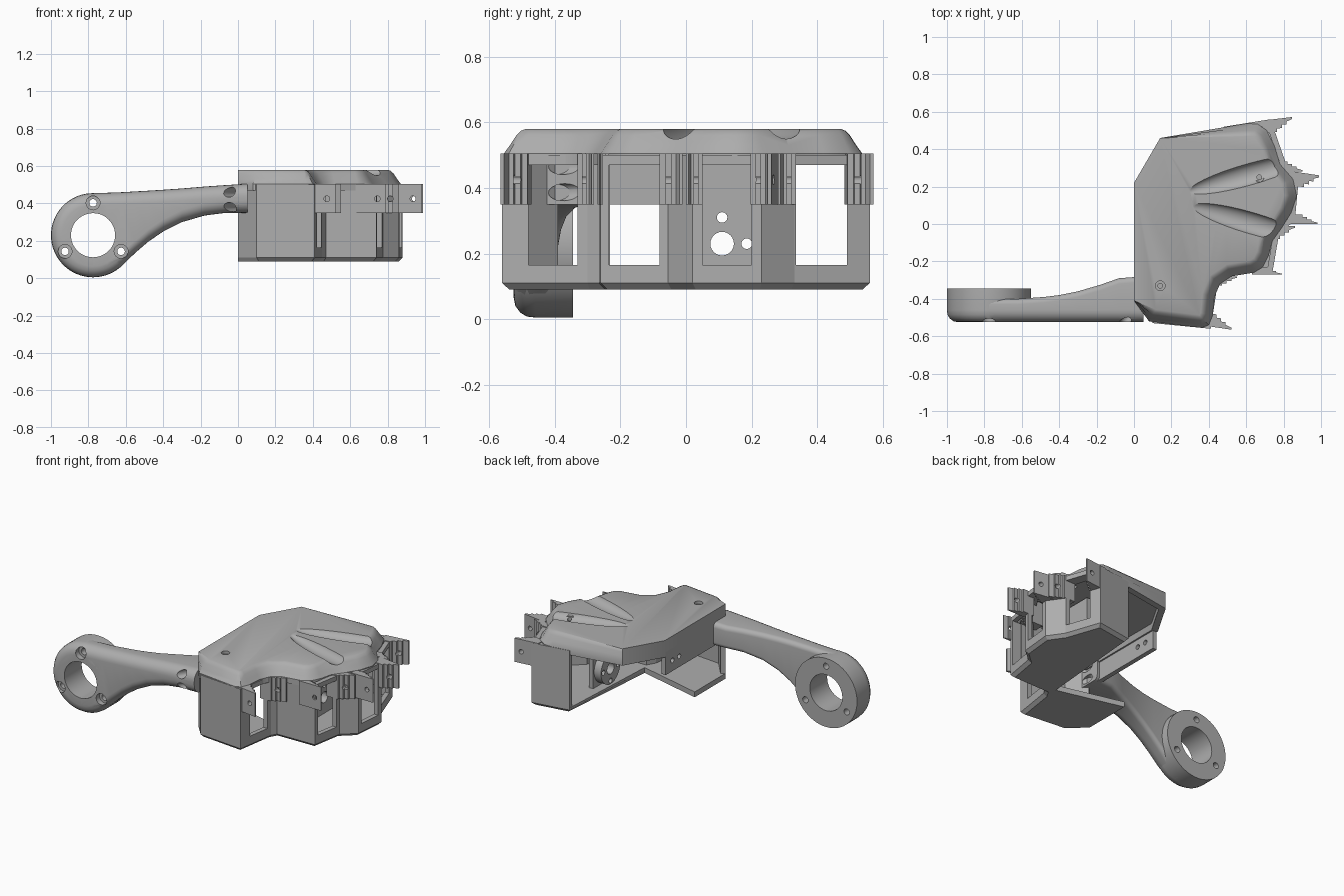
import bpy, bmesh, math
from mathutils import Vector, Matrix

if "Cube" in bpy.data.objects:
    bpy.data.objects.remove(bpy.data.objects["Cube"])

grey = bpy.data.materials.new("plain grey")
grey.diffuse_color = (0.42, 0.42, 0.42, 1)
grey.use_nodes = True
grey.node_tree.nodes["Principled BSDF"].inputs["Base Color"].default_value = grey.diffuse_color


def loft(name, rings):
    """Closed solid skinned through rings of equal point count."""
    bm = bmesh.new()
    rows = [[bm.verts.new(p) for p in r] for r in rings]
    n = len(rows[0])
    for a, b in zip(rows, rows[1:]):
        for i in range(n):
            j = (i + 1) % n
            bm.faces.new((a[i], a[j], b[j], b[i]))
    bm.faces.new(rows[0][::-1])
    bm.faces.new(rows[-1])
    bmesh.ops.recalc_face_normals(bm, faces=bm.faces)
    me = bpy.data.meshes.new(name)
    bm.to_mesh(me)
    bm.free()
    ob = bpy.data.objects.new(name, me)
    bpy.context.collection.objects.link(ob)
    me.materials.append(grey)
    return ob


def at_z(pts, z):
    return [(x, y, z) for x, y in pts]


def prism(name, pts, z0, z1):
    return loft(name, [at_z(pts, z0), at_z(pts, z1)])


def box(name, x0, x1, y0, y1, z0, z1):
    return prism(name, [(x0, y0), (x1, y0), (x1, y1), (x0, y1)], z0, z1)


def rod(name, p, q, r, n=24):
    """Cylinder from p to q."""
    p, q = Vector(p), Vector(q)
    rot = (q - p).to_track_quat('Z', 'Y')
    circle = [Vector((r * math.cos(2 * math.pi * i / n), r * math.sin(2 * math.pi * i / n), 0)) for i in range(n)]
    return loft(name, [[rot @ c + e for c in circle] for e in (p, q)])


def cut(ob, *cutters):
    bpy.context.view_layer.objects.active = ob
    for c in cutters:
        c.hide_render = True
        m = ob.modifiers.new("cut", 'BOOLEAN')
        m.operation = 'DIFFERENCE'
        m.solver = 'EXACT'
        m.object = c
        bpy.ops.object.modifier_apply(modifier=m.name)
        bpy.data.objects.remove(c)


def smooth(ob, angle=35):
    bpy.ops.object.select_all(action='DESELECT')
    ob.select_set(True)
    bpy.context.view_layer.objects.active = ob
    bpy.ops.object.shade_smooth_by_angle(angle=math.radians(angle))


def inset(pts, amounts, closed=True):
    """Move a counter-clockwise outline inward, one amount per point."""
    out, n = [], len(pts)
    for i, p in enumerate(pts):
        p = Vector(p)
        a = Vector(pts[i - 1]) if closed or i else None
        b = Vector(pts[(i + 1) % n]) if closed or i < n - 1 else None
        d1 = (p - a).normalized() if a is not None else (b - p).normalized()
        d2 = (b - p).normalized() if b is not None else d1
        t = (d1 + d2).normalized()
        k = amounts[i] / max(t.dot(d1), 0.6)
        out.append((p.x - t.y * k, p.y + t.x * k))
    return out


# palm cap: scalloped outline rounded over towards a flat top
rim = [(0, .22), (0, -.41), (.08, -.52), (.36, -.555), (.40, -.54), (.42, -.49), (.43, -.39), (.46, -.32),
       (.52, -.28), (.64, -.26), (.69, -.23), (.72, -.17), (.74, -.09), (.79, -.02), (.84, .06), (.87, .15),
       (.85, .24), (.78, .32), (.75, .42), (.71, .50), (.66, .535), (.60, .537), (.14, .46)]
roll = [0, 0] + [.06] * 20 + [0]
steps = [(0, .47), (0, .505), (.3, .53), (.62, .56), (.85, .574), (1.1, .58)]
cap = loft("palm_cap", [at_z(inset(rim, [r * k for r in roll]), z) for k, z in steps])

# hollow underside and valleys between the knuckles
hollow = prism("hollow", inset(rim, [.04] * len(rim)), .4, .515)
valleys = []
for (x0, y0), (x1, y1), w in (((.28, .17), (.95, .36), .06), ((.30, .10), (.95, -.09), .06)):
    bpy.ops.mesh.primitive_uv_sphere_add(segments=32, ring_count=16, location=((x0 + x1) / 2, (y0 + y1) / 2, .595))
    v = bpy.context.object
    v.scale = (math.hypot(x1 - x0, y1 - y0) / 2, w, .05)
    v.rotation_euler.z = math.atan2(y1 - y0, x1 - x0)
    v.data.materials.append(grey)
    valleys.append(v)
bpy.context.view_layer.update()
screws = [rod("screw", (x, y, .56), (x, y, .7), .026) for x, y in ((.14, -.33), (.67, .25))]
screws += [rod("screw", (x, y, .45), (x, y, .7), .013) for x, y in ((.14, -.33), (.67, .25))]
cut(cap, hollow, *valleys, *screws)
smooth(cap)

# palm walls with finger windows
plan = [(0, -.41), (.10, -.53), (.41, -.56), (.45, -.30), (.47, -.265), (.74, -.26), (.775, -.055),
        (.86, .02), (.88, .23), (.81, .33), (.73, .56), (.48, .52)]
inner = inset(plan, [.03] * len(plan), closed=False)
walls = prism("palm_walls", plan + inner[::-1], .11, .50)
windows = [(.36, .52, -.48, -.33), (.68, .85, -.235, -.08), (.78, .95, .05, .20), (.68, .88, .335, .49)]
cut(walls, *[box("window", *w, .165, .47) for w in windows])

# notched floor with a chamfered lower edge
floor = plan + [(.44, -.20), (0, -.09)]
edge = [.02] * len(plan) + [0, 0]
edge[0] = 0
loft("palm_floor", [at_z(inset(floor, edge), .09), at_z(floor, .11), at_z(floor, .125)])

# open-side rib with two screw holes
rib = box("open_side_rib", 0, .03, -.41, .21, .35, .50)
cut(rib, *[rod("hole", (-.1, y, .42), (.1, y, .42), .016) for y in (.07, .14)])

# servo mounting plate behind the third window
mount = box("servo_plate", .52, .55, .03, .22, .12, .50)
cut(mount, *[rod("hole", (.4, y, z), (.7, y, z), r) for y, z, r in
             ((.11, .23, .036), (.11, .31, .016), (.185, .23, .016))])
disc = rod("servo_disc", (.47, .11, .23), (.525, .11, .23), .1, 32)
cut(disc, *[rod("hole", (.4, .11 + y, .23 + z), (.7, .11 + y, .23 + z), r) for y, z, r in
            ((0, 0, .036), (0, .08, .016), (.075, 0, .016), (0, -.08, .016), (-.075, 0, .016))])
smooth(disc)

# stepped hinge lugs: outer edge point, signed width towards the finger slot, sideways lean
lug_shape = [(-.06, 0), (.10, 0), (.10, .15), (.07, .3), (.07, .5), (.045, .5), (.045, .75), (.02, .75), (.02, 1),
             (-.06, 1)]
lugs = [(.42, -.55, .07, -.15), (.45, -.28, -.05, 0), (.69, -.27, .035, 0), (.76, -.01, -.07, 0),
        (.88, 0, .05, 0), (.89, .275, -.075, -.15), (.80, .28, .055, 0), (.745, .56, -.07, .12)]
for x, y, w, lean in lugs:
    lug = prism("hinge_lug", [(x + u, y + v * w + u * lean) for u, v in lug_shape], .35, .505)
    cut(lug, rod("pin", (x + .055, y - .12, .425), (x + .055, y + .12, .425), .015, 16))

# thumb arm: rounded sections swept from the ring to the palm
def section(x, top, bottom, back, front=-.525):
    pts = []
    corners = [(front, bottom, 1, 1, .065, 180), (back, bottom, -1, 1, .03, 270),
               (back, top, -1, -1, .03, 0), (front, top, 1, -1, .065, 90)]
    for y, z, sy, sz, r, a0 in corners:
        for k in range(7):
            a = math.radians(a0 + 15 * k)
            pts.append((x, y + sy * r + r * math.cos(a), z + sz * r + r * math.sin(a)))
    return pts


stations = [(-.775, .455, .005, -.40), (-.70, .457, .018, -.40), (-.62, .460, .068, -.40), (-.55, .464, .135, -.395),
            (-.48, .468, .195, -.39), (-.40, .473, .25, -.38), (-.30, .48, .30, -.36), (-.18, .49, .335, -.325),
            (-.08, .497, .348, -.29), (.05, .505, .35, -.28)]
arm = loft("thumb_arm", [section(*s) for s in stations])

# thumb ring with a rounded front edge
cx, cz = -.775, .23
ring_profile = [(.165, -.525), (.19, -.52), (.21, -.505), (.222, -.485), (.225, -.46), (.225, -.345)]
turn = [2 * math.pi * i / 64 for i in range(64)]
ring = loft("thumb_ring", [[(cx + r * math.cos(a), y, cz + r * math.sin(a)) for a in turn] for r, y in ring_profile])


def ring_cutters():
    cs = [rod("bore", (cx, -.7, cz), (cx, -.2, cz), .118, 48)]
    for a in (90, 210, 330):
        x, z = cx + .173 * math.cos(math.radians(a)), cz + .173 * math.sin(math.radians(a))
        cs += [rod("screw", (x, -.7, z), (x, -.2, z), .02), rod("head", (x, -.7, z), (x, -.49, z), .037)]
    return cs


cut(ring, *ring_cutters())
# slanted screw channels where the arm meets the palm
channels = [rod("channel", (-.11, -.62, z - .01), (.16, -.2, z + .01), .026) for z in (.465, .385)]
cut(arm, *ring_cutters(), *channels)
smooth(ring)
smooth(arm)
